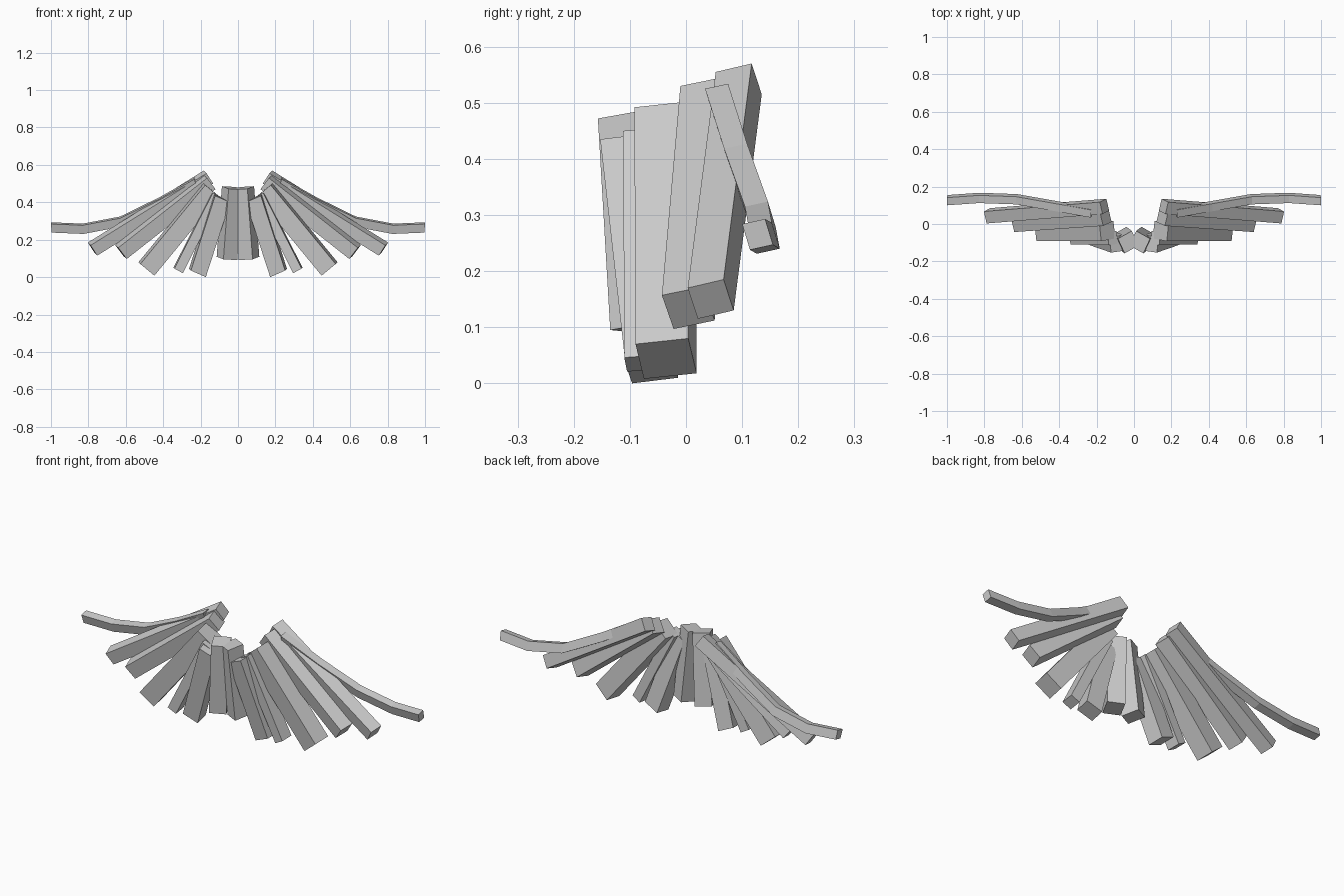
import bpy, bmesh
from mathutils import Vector

if "Cube" in bpy.data.objects:
    bpy.data.objects.remove(bpy.data.objects["Cube"])


def strip(name, points, width, depth):
    """Four-sided bar lofted along points (upper front edge), plus its mirror."""
    w, d = Vector(width), Vector(depth)
    for side, s in (("right", 1), ("left", -1)):
        bm = bmesh.new()
        rings = []
        for p in points:
            p = Vector(p)
            ring = []
            for c in (p, p + d, p + d + w, p + w):
                ring.append(bm.verts.new((c.x * s, c.y, c.z)))
            rings.append(ring)
        for a, b in zip(rings, rings[1:]):
            for i in range(4):
                j = (i + 1) % 4
                bm.faces.new((a[i], a[j], b[j], b[i]))
        bm.faces.new(rings[0])
        bm.faces.new(rings[-1])
        bmesh.ops.recalc_face_normals(bm, faces=bm.faces)
        me = bpy.data.meshes.new(name)
        bm.to_mesh(me)
        bm.free()
        bpy.context.collection.objects.link(
            bpy.data.objects.new(f"{name}_{side}", me))


# Fan of slats, from the outermost pair to the centre pair
strip("outer_slat", [(.168, .053, .555), (.788, .003, .170)],
      (-.035, .018, -.055), (.0146, .064, .015))
strip("second_slat", [(.165, -.010, .530), (.640, -.043, .157)],
      (-.045, .021, -.060), (.017, .073, .015))
strip("third_slat", [(.175, -.092, .492), (.522, -.090, .070)],
      (-.075, .015, -.062), (.010, .094, .010))
strip("fourth_slat", [(.135, -.112, .450), (.340, -.110, .046)],
      (-.045, .005, -.025), (.005, .070, .005))
strip("fifth_slat", [(.122, -.153, .435), (.252, -.108, .035)],
      (-.080, .012, -.035), (.010, .082, .010))
strip("centre_slat", [(.050, -.157, .472), (.078, -.135, .095)],
      (-.074, .042, -.004), (.036, .078, .014))

# Long curved strips sweeping out behind the fan
strip("curved_strip",
      [(.23, .034, .525), (.42, .068, .418), (.63, .105, .315),
       (.83, .112, .277), (1.0, .100, .284)],
      (-.004, .014, -.046), (0, .041, .009))
